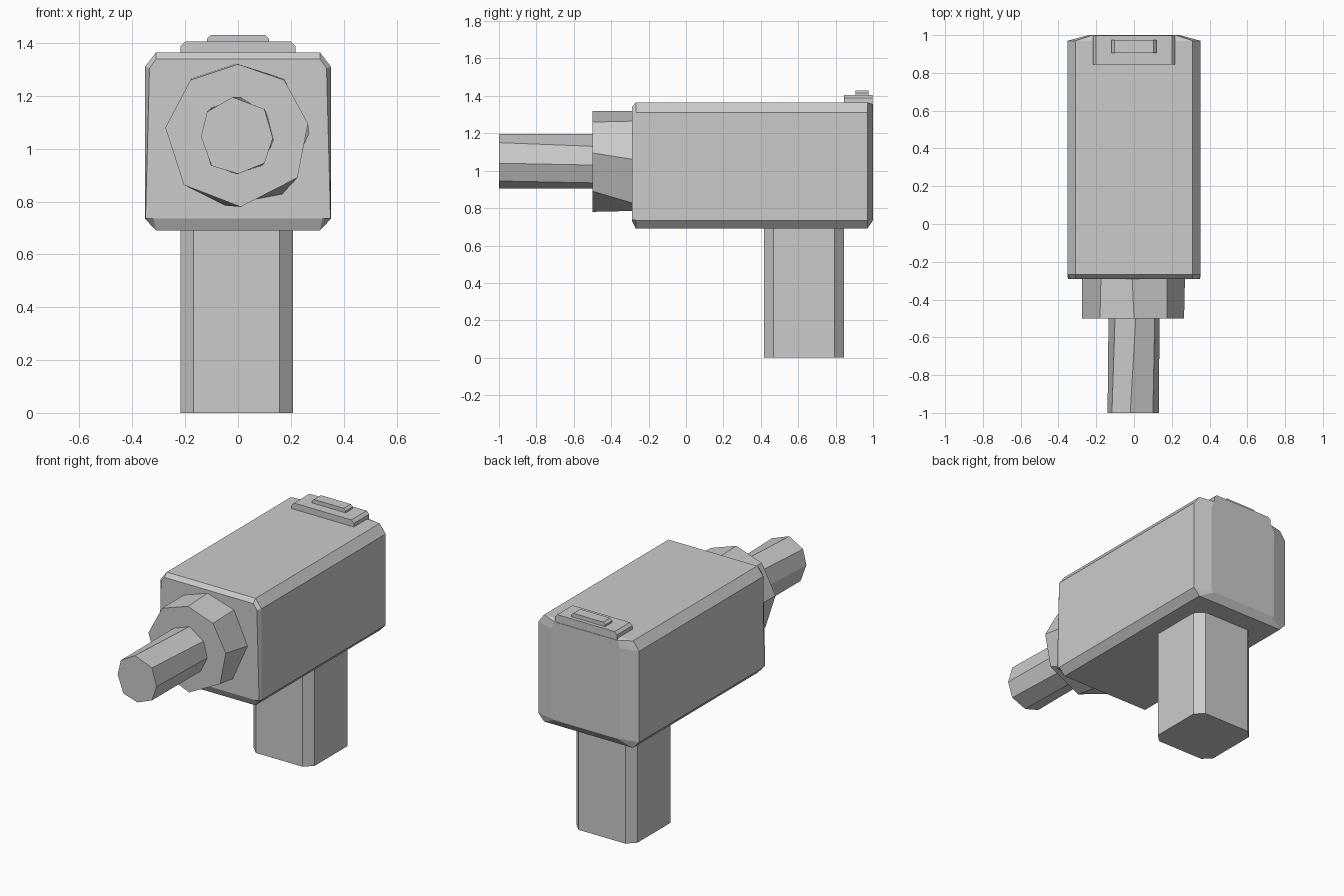
import bpy

if "Cube" in bpy.data.objects:
    bpy.data.objects.remove(bpy.data.objects["Cube"])


def loft(name, rings):
    """Skin a closed solid through equal-length rings of 3D points."""
    n = len(rings[0])
    verts = [p for ring in rings for p in ring]
    faces = [tuple(range(n)), tuple(range(len(verts) - n, len(verts)))]
    for k in range(len(rings) - 1):
        a, b = k * n, (k + 1) * n
        faces += [(a + i, a + (i + 1) % n, b + (i + 1) % n, b + i) for i in range(n)]
    mesh = bpy.data.meshes.new(name)
    mesh.from_pydata(verts, [], faces)
    obj = bpy.data.objects.new(name, mesh)
    bpy.context.collection.objects.link(obj)
    bpy.context.view_layer.objects.active = obj
    obj.select_set(True)
    bpy.ops.object.mode_set(mode='EDIT')
    bpy.ops.mesh.select_all(action='SELECT')
    bpy.ops.mesh.normals_make_consistent(inside=False)
    bpy.ops.object.mode_set(mode='OBJECT')
    obj.select_set(False)
    return obj


def at_y(y, pts):
    return [(x, y, z) for x, z in pts]


def mirrored(half):
    """Complete a right-hand half profile across x = 0."""
    return half + [(-x, z) for x, z in reversed(half)]


# Receiver: chamfered block with a small front bevel and shallow rear taper
full = mirrored([(0.31, 0.69), (0.352, 0.735), (0.352, 1.31), (0.31, 1.365)])
nose = mirrored([(0.32, 0.735), (0.35, 0.737), (0.335, 1.305), (0.31, 1.34)])
tail = mirrored([(0.22, 0.735), (0.24, 0.74), (0.24, 1.31), (0.22, 1.355)])
loft("receiver", [at_y(-0.29, nose), at_y(-0.268, full), at_y(0.97, full), at_y(1.0, tail)])

# Collar: slightly twisted eight-sided ring behind the barrel
collar_front = [(0, 1.32), (0.175, 1.26), (0.265, 1.095), (0.225, 0.89),
                (0.01, 0.78), (-0.205, 0.863), (-0.275, 1.08), (-0.18, 1.26)]
collar_back = [(-0.01, 1.32), (0.175, 1.265), (0.27, 1.06), (0.165, 0.825),
               (-0.05, 0.785), (-0.205, 0.863), (-0.275, 1.08), (-0.175, 1.265)]
loft("collar", [at_y(-0.5, collar_front), at_y(-0.28, collar_back)])

# Barrel: uneven eight-sided tube
muzzle = [(-0.02, 1.195), (0.10, 1.15), (0.132, 1.04), (0.10, 0.945),
          (0, 0.905), (-0.10, 0.935), (-0.14, 1.045), (-0.117, 1.14)]
breech = [(0.01, 1.195), (0.11, 1.13), (0.135, 1.03), (0.09, 0.935),
          (-0.01, 0.905), (-0.105, 0.94), (-0.135, 1.06), (-0.10, 1.155)]
loft("barrel", [at_y(-1.0, muzzle), at_y(-0.49, breech)])

# Grip: square post with chamfered corners
x0, x1, y0, y1, c = -0.218, 0.208, 0.418, 0.845, 0.05
post = [(x0 + c, y0), (x1 - c, y0), (x1, y0 + c), (x1, y1 - c),
        (x1 - c, y1), (x0 + c, y1), (x0, y1 - c), (x0, y0 + c)]
loft("grip", [[(x, y, z) for x, y in post] for z in (0.0, 0.72)])


# Rear sight: two stacked plates with chamfered ends
def plate(name, half_width, ya, yb, za, zb, cut):
    profile = mirrored([(half_width, za), (half_width, zb - cut), (half_width - cut, zb)])
    return loft(name, [at_y(ya, profile), at_y(yb, profile)])


plate("rear_sight_base", 0.217, 0.845, 0.998, 1.33, 1.405, 0.017)
plate("rear_sight_top", 0.118, 0.905, 0.975, 1.39, 1.43, 0.014)
